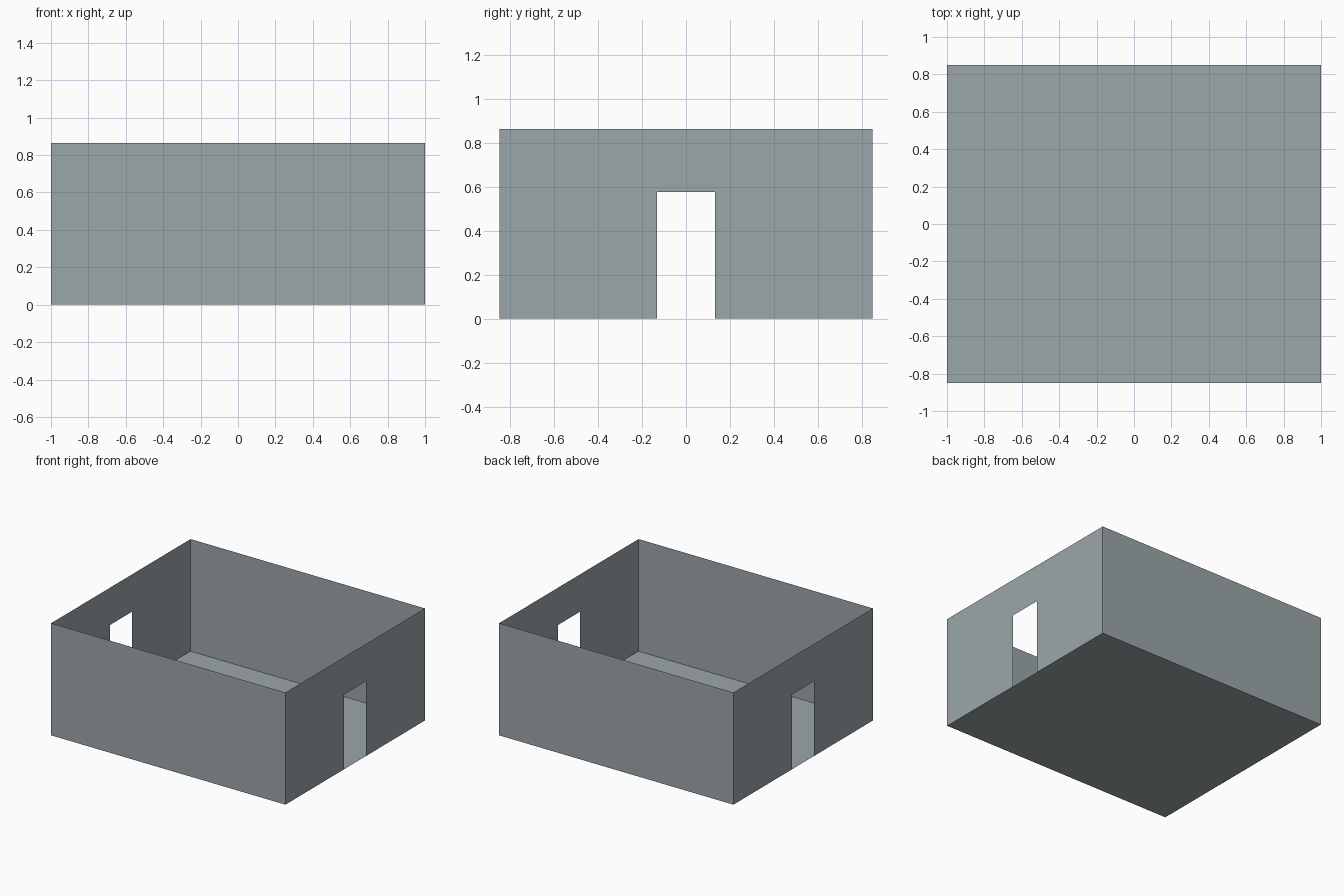
import bpy, bmesh

if "Cube" in bpy.data.objects:
    bpy.data.objects.remove(bpy.data.objects["Cube"])

X, Y, H = 1.0, 0.85, 0.865      # half length, half width, wall height
DOOR_Y, DOOR_H = 0.133, 0.577   # doorway half width and height

grey = bpy.data.materials.new("cool grey")
grey.diffuse_color = (0.33, 0.38, 0.40, 1)
grey.use_nodes = True
grey.node_tree.nodes["Principled BSDF"].inputs["Base Color"].default_value = grey.diffuse_color


def sheet(name, points):
    """Single thin sheet from one outline."""
    bm = bmesh.new()
    bm.faces.new([bm.verts.new(p) for p in points])
    me = bpy.data.meshes.new(name)
    bm.to_mesh(me)
    bm.free()
    me.materials.append(grey)
    ob = bpy.data.objects.new(name, me)
    bpy.context.collection.objects.link(ob)


# Floor
sheet("floor", [(-X, -Y, 0), (X, -Y, 0), (X, Y, 0), (-X, Y, 0)])

# Plain long walls, then end walls with a doorway notch; s turns each half way round
door_profile = [(-Y, 0), (-DOOR_Y, 0), (-DOOR_Y, DOOR_H), (DOOR_Y, DOOR_H),
                (DOOR_Y, 0), (Y, 0), (Y, H), (-Y, H)]
for s, long_side, end_side in ((1, "front", "right"), (-1, "back", "left")):
    sheet(long_side + "_wall",
          [(-X * s, -Y * s, 0), (X * s, -Y * s, 0), (X * s, -Y * s, H), (-X * s, -Y * s, H)])
    sheet(end_side + "_wall_with_doorway", [(X * s, y * s, z) for y, z in door_profile])
